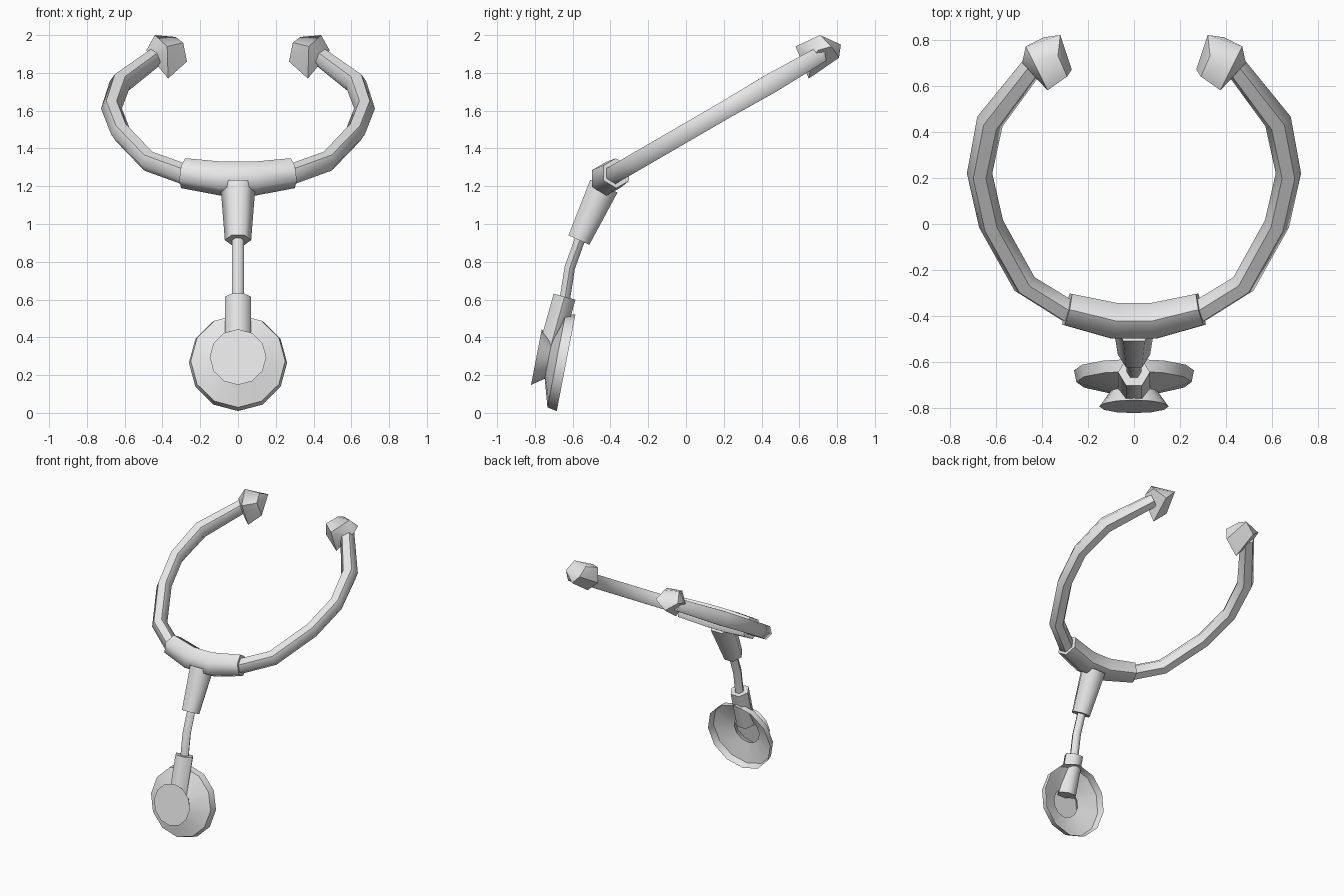
import bpy, bmesh, math
from mathutils import Vector, Matrix

if "Cube" in bpy.data.objects:
    bpy.data.objects.remove(bpy.data.objects["Cube"])

grey = bpy.data.materials.new("light_grey")
grey.diffuse_color = (0.8, 0.8, 0.8, 1)
grey.use_nodes = True
grey.node_tree.nodes["Principled BSDF"].inputs["Base Color"].default_value = grey.diffuse_color


def finish(name, bm, angle=60):
    bmesh.ops.recalc_face_normals(bm, faces=bm.faces)
    mesh = bpy.data.meshes.new(name)
    bm.to_mesh(mesh)
    bm.free()
    mesh.materials.append(grey)
    obj = bpy.data.objects.new(name, mesh)
    bpy.context.collection.objects.link(obj)
    bpy.ops.object.select_all(action='DESELECT')
    obj.select_set(True)
    bpy.context.view_layer.objects.active = obj
    bpy.ops.object.shade_smooth_by_angle(angle=math.radians(angle))
    return obj


def sweep(name, path, radii, normal, phase=0.0, sides=6):
    """Capped tube along a planar path; normal is the plane's normal."""
    bm = bmesh.new()
    path = [Vector(p) for p in path]
    normal = Vector(normal).normalized()
    rings = []
    for i, p in enumerate(path):
        a, b = path[max(i - 1, 0)], path[min(i + 1, len(path) - 1)]
        side = normal.cross((b - a).normalized())
        ring = []
        for k in range(sides):
            t = phase + math.tau * k / sides
            ring.append(bm.verts.new(p + radii[i] * (side * math.cos(t) + normal * math.sin(t))))
        rings.append(ring)
    for r, s in zip(rings, rings[1:]):
        for k in range(sides):
            j = (k + 1) % sides
            bm.faces.new((r[k], r[j], s[j], s[k]))
    bm.faces.new(rings[0])
    bm.faces.new(rings[-1])
    return finish(name, bm)


# Tilted plane that holds the neck ring
SLOPE = 0.58
RING_N = (0, -SLOPE, 1)


def on_ring(x, y):
    return (x, y, 1.24 + SLOPE * (y + 0.42))


# Left and right neck tubes
arm = [(0.14, -0.41), (0.29, -0.375), (0.475, -0.26), (0.62, 0.0),
       (0.67, 0.22), (0.625, 0.445), (0.42, 0.71)]
for s, label in ((1, "right"), (-1, "left")):
    sweep(label + "_neck_tube", [on_ring(s * x, y) for x, y in arm],
          [0.055] * 5 + [0.06, 0.05], RING_N)

# Thick collar joining both tubes
sweep("collar", [on_ring(x, y) for x, y in
                 ((-0.29, -0.37), (-0.085, -0.42), (0.085, -0.42), (0.29, -0.37))],
      [0.08, 0.09, 0.09, 0.08], RING_N)

# Faceted ear tips
tip = [(0.375, 0.58, 1.94), (0.27, 0.67, 1.86), (0.32, 0.82, 1.95), (0.37, 0.65, 1.77),
       (0.47, 0.77, 1.94), (0.485, 0.70, 1.92), (0.44, 0.71, 2.0), (0.33, 0.73, 1.99),
       (0.39, 0.81, 1.88), (0.46, 0.67, 1.88), (0.29, 0.64, 1.96)]
for s, label in ((1, "right"), (-1, "left")):
    bm = bmesh.new()
    for x, y, z in tip:
        bm.verts.new((s * x, y, z))
    bmesh.ops.convex_hull(bm, input=bm.verts)
    finish(label + "_ear_tip", bm, 50)

# Hanging stem, thin tube and lower sleeve
X = (1, 0, 0)
UP = math.pi / 2
sweep("stem", [(0, -0.435, 1.2), (0, -0.567, 0.915)], [0.092, 0.07], X, UP)
sweep("thin_tube", [(0, -0.55, 0.95), (0, -0.615, 0.77), (0, -0.645, 0.58)],
      [0.032] * 3, X, UP)
sweep("sleeve", [(0, -0.643, 0.615), (0, -0.72, 0.34)], [0.069, 0.069], X, UP)

# Flared chest piece, open at the back: (distance along axis, radius)
profile = [(0, 0.26), (0.052, 0.25), (0.095, 0.104), (0.16, 0.15)]
axis = Vector((0, -0.982, 0.19)).normalized()
up = Vector((0, 0.19, 0.982)).normalized()
centre = Vector((0, -0.635, 0.265))
N = 12
bm = bmesh.new()
rings = []
for d, r in profile:
    rings.append([bm.verts.new(centre + axis * d + up * (r * math.cos(math.tau * k / N))
                               + Vector(X) * (r * math.sin(math.tau * k / N)))
                  for k in range(N)])
for a, b in zip(rings, rings[1:]):
    for k in range(N):
        j = (k + 1) % N
        bm.faces.new((a[k], a[j], b[j], b[k]))
bm.faces.new(rings[-1])
finish("chest_piece", bm, 60)
